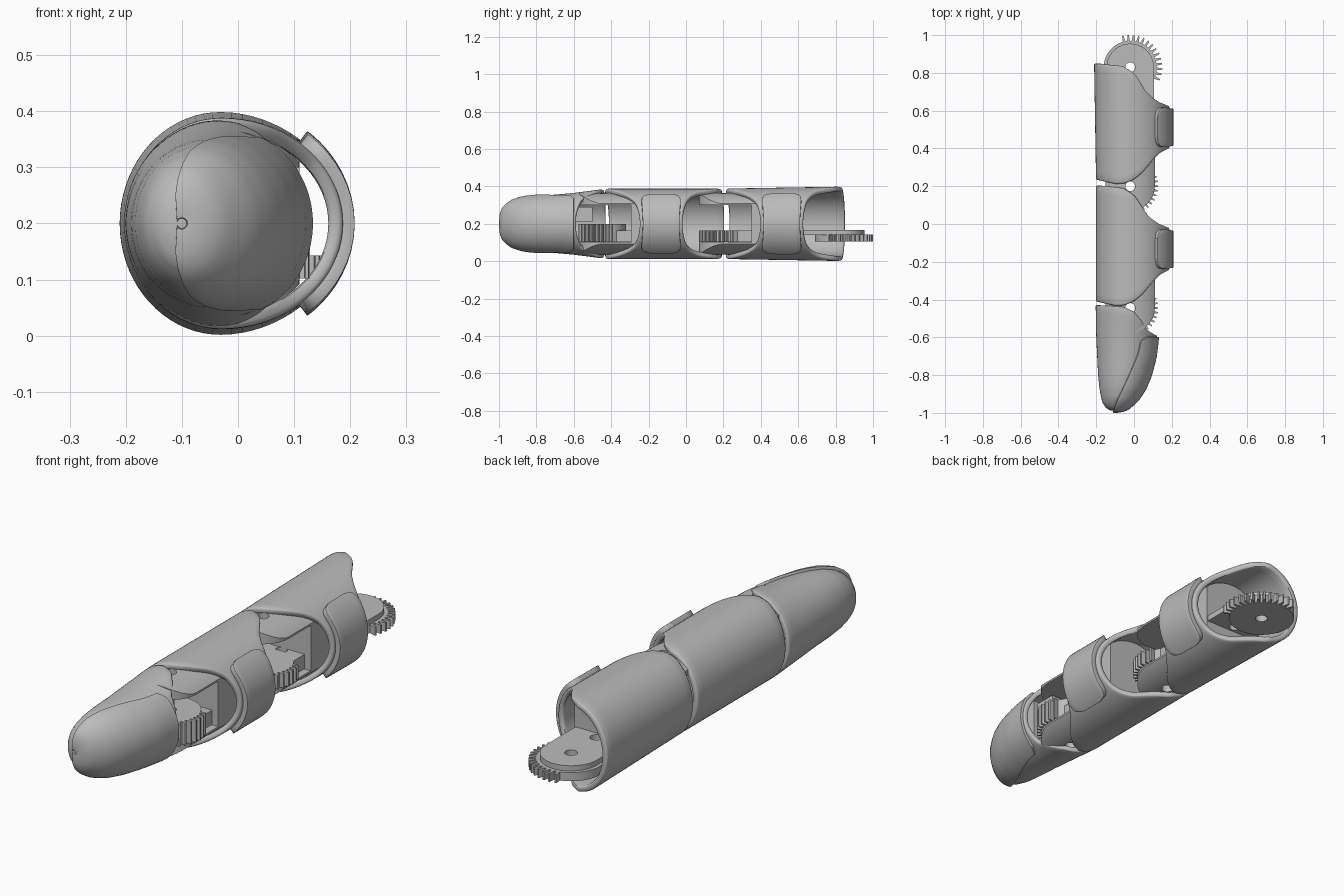
import bpy, bmesh, math
from mathutils import Vector

cube = bpy.data.objects.get("Cube")
if cube:
    bpy.data.objects.remove(cube, do_unlink=True)

grey = bpy.data.materials.new("plain_grey")
grey.use_nodes = True
grey.diffuse_color = (0.5, 0.5, 0.5, 1)
grey.node_tree.nodes["Principled BSDF"].inputs["Base Color"].default_value = (0.5, 0.5, 0.5, 1)

CZ = 0.2          # height of the finger axis
PIVOT_X = -0.02   # joint pins
STEP = -0.645     # spacing between segments


def lerp(table, v):
    """Piecewise linear lookup in (key, value) pairs sorted by key."""
    if v <= table[0][0]:
        return table[0][1]
    for (a, p), (b, q) in zip(table, table[1:]):
        if v <= b:
            return p + (q - p) * (v - a) / (b - a)
    return table[-1][1]


def make(name, bm):
    mesh = bpy.data.meshes.new(name)
    bm.to_mesh(mesh)
    bm.free()
    mesh.materials.append(grey)
    ob = bpy.data.objects.new(name, mesh)
    bpy.context.collection.objects.link(ob)
    return ob


def activate(ob):
    bpy.ops.object.select_all(action="DESELECT")
    ob.select_set(True)
    bpy.context.view_layer.objects.active = ob


def smooth(ob, degrees=35):
    activate(ob)
    bpy.ops.object.shade_smooth_by_angle(angle=math.radians(degrees))


def grid(name, rows, thickness, closed=False, bevel=0.006):
    """Skin rows of points and thicken them inward."""
    bm = bmesh.new()
    vs = [[bm.verts.new(p) for p in row] for row in rows]
    n = len(rows[0])
    for lo, hi in zip(vs, vs[1:]):
        for j in range(n if closed else n - 1):
            k = (j + 1) % n
            bm.faces.new((lo[j], hi[j], hi[k], lo[k]))
    bmesh.ops.remove_doubles(bm, verts=bm.verts, dist=0.0004)
    ob = make(name, bm)
    activate(ob)
    sol = ob.modifiers.new("thickness", "SOLIDIFY")
    sol.thickness, sol.offset = thickness, -1
    bpy.ops.object.modifier_apply(modifier="thickness")
    bev = ob.modifiers.new("lip", "BEVEL")
    bev.width, bev.segments, bev.limit_method = bevel, 2, "ANGLE"
    bev.angle_limit = math.radians(60)
    bpy.ops.object.modifier_apply(modifier="lip")
    smooth(ob, 45)
    return ob


def prism(name, outline, z0, z1):
    bm = bmesh.new()
    face = bm.faces.new([bm.verts.new((x, y, z0)) for x, y in outline])
    ext = bmesh.ops.extrude_face_region(bm, geom=[face])
    verts = [g for g in ext["geom"] if isinstance(g, bmesh.types.BMVert)]
    bmesh.ops.translate(bm, verts=verts, vec=(0, 0, z1 - z0))
    bmesh.ops.recalc_face_normals(bm, faces=bm.faces)
    return make(name, bm)


def box(name, x0, x1, y0, y1, z0, z1):
    return prism(name, [(x0, y0), (x1, y0), (x1, y1), (x0, y1)], z0, z1)


def circle(x, y, r, n=32, a0=0.0, a1=2 * math.pi):
    return [(x + r * math.cos(a0 + (a1 - a0) * i / n),
             y + r * math.sin(a0 + (a1 - a0) * i / n)) for i in range(n)]


def boolean(ob, cutter, operation="DIFFERENCE"):
    cutter.hide_render = True
    activate(ob)
    mod = ob.modifiers.new("cut", "BOOLEAN")
    mod.operation, mod.object, mod.solver = operation, cutter, "EXACT"
    bpy.ops.object.modifier_apply(modifier="cut")
    bpy.data.objects.remove(cutter, do_unlink=True)


def drill(ob, y):
    boolean(ob, prism("drill", circle(PIVOT_X, y, 0.026, 20), -0.1, 0.5))


def ring_point(sec, a, y, off=0.0):
    xl, xr, rz, cx = sec
    c = math.cos(a)
    rx = (xr - cx if c > 0 else cx - xl) + off
    return Vector((cx + rx * c, y, CZ + (rz + off) * math.sin(a)))


# Section of the finger sleeves, and their scalloped ends as y by x
def sleeve_section(y):
    rz = lerp([(-0.43, 0.188), (0.2, 0.188), (0.84, 0.199)], y)
    return (-0.02 - rz * 0.96, 0.187, rz, -0.03)


FRONT_END = [(-0.21, 0.235), (-0.1, 0.212), (-0.05, 0.215), (0, 0.235), (0.05, 0.275),
             (0.1, 0.335), (0.14, 0.375), (0.19, 0.4)]
BACK_END = [(-0.21, 0.85), (-0.06, 0.835), (0, 0.8), (0.03, 0.76), (0.06, 0.71),
            (0.1, 0.67), (0.14, 0.645), (0.19, 0.625)]


def sleeve(name, shift):
    rows = []
    for i in range(15):
        row = []
        for j in range(72):
            a = 2 * math.pi * j / 72
            y = 0.5 + shift
            for _ in range(3):
                x = ring_point(sleeve_section(y), a, y).x
                lo, hi = lerp(FRONT_END, x), lerp(BACK_END, x)
                y = shift + lo + (hi - lo) * i / 14
            row.append(ring_point(sleeve_section(y), a, y))
        rows.append(row)
    grid(name, rows, 0.026, True, 0.008)


# Waisted grip pad with rounded corners on the +x side of a sleeve
def grip_pad(name, shift):
    cols = []
    for i in range(25):
        u = math.sin(math.pi * (i / 24 - 0.5))
        half = (0.098 + 0.016 * u * u) * max(0.5, (1 - u ** 8) ** 0.25)
        ys = [0.512 + shift + half * (k / 4 - 1) for k in range(9)]
        cols.append([ring_point(sleeve_section(y), 0.87 * u, y, 0.021) for y in ys])
    grid(name, list(zip(*cols)), 0.024, False, 0.005)


# Core with a rounded, slotted tongue that carries the joint pin
def core(name, pivot, end):
    outline = circle(PIVOT_X, pivot, 0.13, 24, math.pi, 2 * math.pi)
    outline += [(PIVOT_X + 0.13, pivot), (PIVOT_X + 0.13, end), (PIVOT_X - 0.13, end)]
    ob = prism(name, outline, 0, 0.4)
    bm = bmesh.new()
    bmesh.ops.create_cone(bm, cap_ends=True, segments=64, radius1=1, radius2=1, depth=2)
    for v in bm.verts:
        v.co = (-0.03 + 0.185 * v.co.x, pivot + 0.3 + v.co.z, CZ + 0.166 * v.co.y)
    bmesh.ops.recalc_face_normals(bm, faces=bm.faces)
    boolean(ob, make("round_cutter", bm), "INTERSECT")
    boolean(ob, box("slot_cutter", -0.4, 0.4, pivot - 0.3, pivot + 0.15, 0.1, 0.3))
    drill(ob, pivot)
    smooth(ob)


# Toothed sector: full root circle with teeth between two angles
def gear(name, y, root, tip, start, stop, teeth, z0, z1):
    pts = []
    pitch = math.radians(stop - start) / teeth
    first = math.radians(start)
    for i in range(teeth):
        for f, r in ((0, root), (0.22, root), (0.4, tip), (0.65, tip), (0.83, root)):
            a = first + (i + f) * pitch
            pts.append((PIVOT_X + r * math.cos(a), y + r * math.sin(a)))
    pts += circle(PIVOT_X, y, root, 36, math.radians(stop), first + 2 * math.pi)
    ob = prism(name, pts, z0, z1)
    drill(ob, y)
    smooth(ob, 25)


def lever(name, y, reach, radius, z0, z1):
    """Rounded plate running from a pin toward the segment core."""
    s = 1 if reach < 0 else -1
    pts = [(PIVOT_X + s * radius * math.cos(math.pi * i / 24),
            y + s * radius * math.sin(math.pi * i / 24)) for i in range(25)]
    pts += [(PIVOT_X - s * radius, y + reach), (PIVOT_X + s * radius, y + reach)]
    ob = prism(name, pts, z0, z1)
    drill(ob, y)
    drill(ob, y + reach * 0.8)
    smooth(ob)


# Two repeated finger segments
for label, shift in (("base", 0), ("middle", STEP)):
    sleeve(label + "_sleeve", shift)
    grip_pad(label + "_grip_pad", shift)
    core(label + "_core", 0.2 + shift, 0.62 + shift)
    pivot = 0.2 + shift
    top = 0.165 if shift == 0 else 0.2
    gear(label + "_joint_gear", pivot, 0.125, 0.148, -65, 25, 9, 0.102, top)
    lever(label + "_joint_lever", pivot, 0.16, 0.1, 0.102, 0.165)

# Drive gear at the open end
gear("drive_gear", 0.83, 0.14, 0.17, -28, 108, 14, 0.105, 0.143)
lever("drive_lever", 0.83, -0.22, 0.125, 0.14, 0.166)

# Fingertip: (y, left x, right x, half height)
TIP = [(-0.99, -0.1, -0.1, 0), (-0.987, -0.125, -0.075, 0.04), (-0.975, -0.147, -0.04, 0.075),
       (-0.95, -0.165, -0.01, 0.1), (-0.92, -0.174, 0.02, 0.12), (-0.87, -0.183, 0.053, 0.137),
       (-0.8, -0.19, 0.083, 0.148), (-0.7, -0.195, 0.11, 0.156), (-0.6, -0.2, 0.122, 0.165),
       (-0.43, -0.203, 0.15, 0.187)]
TIP_END = [(-0.2, -0.43), (-0.06, -0.44), (0, -0.465), (0.04, -0.51), (0.07, -0.56), (0.12, -0.59)]
PAD_EDGE = [(-0.99, -0.11), (-0.93, -0.09), (-0.8, -0.03), (-0.68, 0.02), (-0.61, 0.035), (-0.59, 0.065)]


def tip_section(y):
    xl, xr, rz = (lerp([(r[0], r[k]) for r in TIP], y) for k in (1, 2, 3))
    return (xl, xr, rz, (xl + xr) / 2)


rows = []
for i in range(29):
    row = []
    for j in range(72):
        a, y = 2 * math.pi * j / 72, -0.6
        for _ in range(6):
            end = lerp(TIP_END, ring_point(tip_section(y), a, y).x)
            y = -0.99 + (end + 0.99) * (i / 28) ** 2
        row.append(ring_point(tip_section(y), a, y))
    rows.append(row)
grid("fingertip_shell", rows, 0.022, True)

# Fingertip pad wrapped over the +x side
rows = []
for i in range(27):
    y = -0.99 + 0.4 * (1 - (1 - i / 26) ** 2 if i > 18 else (i / 26) ** 1.5 * 1.553)
    y = min(y, -0.59)
    sec = tip_section(y)
    ratio = (lerp(PAD_EDGE, y) - sec[3]) / max(sec[1] - sec[3], 0.01)
    reach = math.acos(max(-0.9, min(0.9, ratio)))
    rows.append([ring_point(sec, reach * (k / 16 - 1), y - 0.01, 0.01) for k in range(33)])
grid("fingertip_pad", rows, 0.014, False, 0.003)

# Bracket inside the fingertip
box("fingertip_core", -0.14, 0.06, -0.8, -0.6, 0.1, 0.3)
box("fingertip_bracket", -0.12, 0.04, -0.62, -0.5, 0.21, 0.29)
